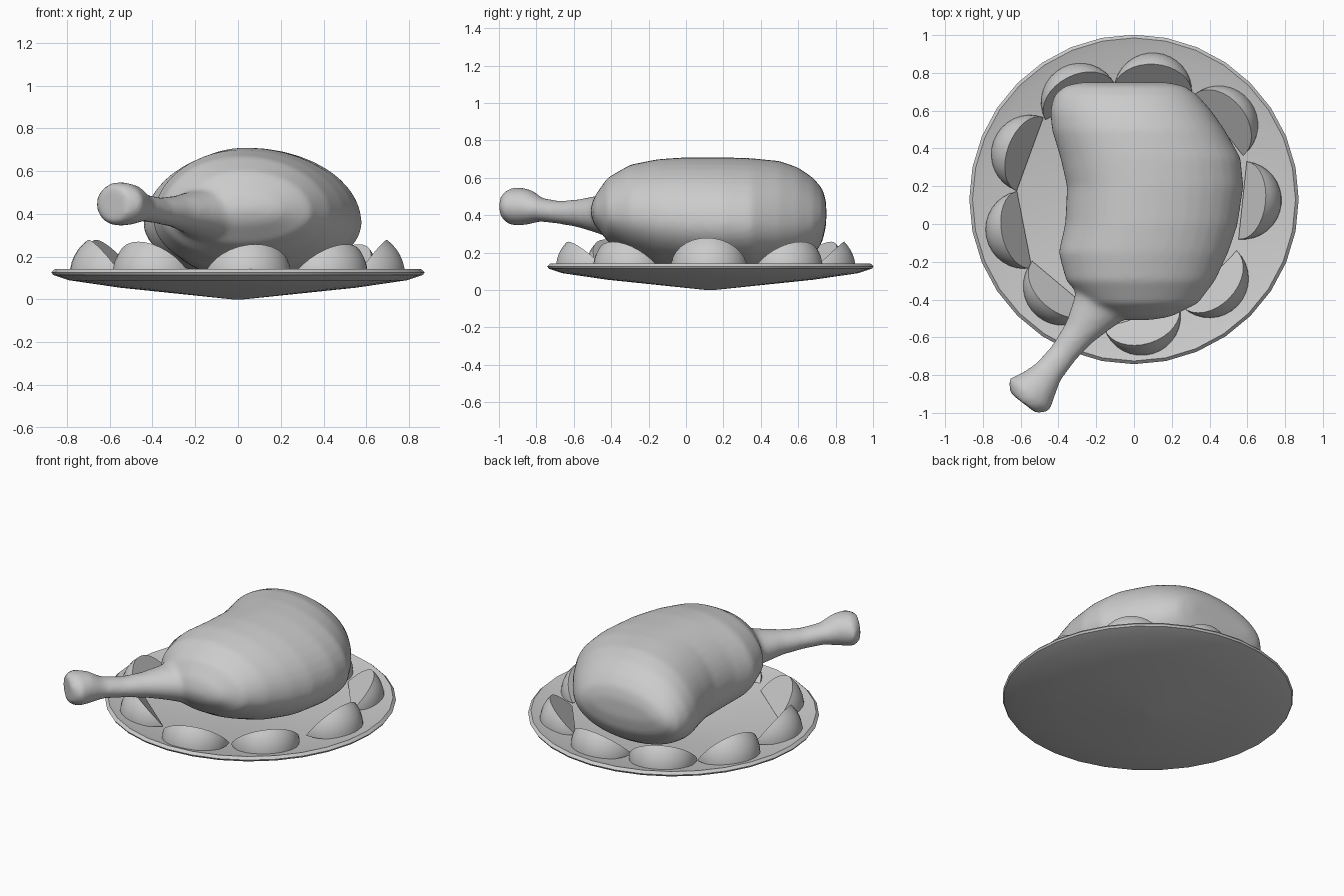
import bpy, bmesh
from math import sin, cos, pi, radians
from mathutils import Vector, Matrix

if "Cube" in bpy.data.objects:
    bpy.data.objects.remove(bpy.data.objects["Cube"])


def make(name, verts, faces, angle=40, mat=None):
    me = bpy.data.meshes.new(name)
    me.from_pydata([tuple(v) for v in verts], [], faces)
    bm = bmesh.new()
    bm.from_mesh(me)
    bmesh.ops.remove_doubles(bm, verts=bm.verts, dist=1e-5)
    bmesh.ops.recalc_face_normals(bm, faces=bm.faces)
    if mat:
        bm.transform(mat)
    bm.to_mesh(me)
    bm.free()
    ob = bpy.data.objects.new(name, me)
    bpy.context.collection.objects.link(ob)
    bpy.ops.object.select_all(action='DESELECT')
    ob.select_set(True)
    bpy.context.view_layer.objects.active = ob
    bpy.ops.object.shade_smooth_by_angle(angle=radians(angle))
    return ob


def loft(rings, caps=True, start=0):
    """Bridge closed rings of equal length into verts and faces."""
    n = len(rings[0])
    verts = [v for r in rings for v in r]
    faces = [[start + a * n + i, start + a * n + (i + 1) % n,
              start + (a + 1) * n + (i + 1) % n, start + (a + 1) * n + i]
             for a in range(len(rings) - 1) for i in range(n)]
    if caps:
        faces.append([start + i for i in range(n)])
        faces.append([start + (len(rings) - 1) * n + i for i in range(n)])
    return verts, faces


# Plate: thin lathed dish with a rounded rim
profile = [(0.02, 0.0), (0.55, 0.055), (0.79, 0.09), (0.865, 0.115), (0.872, 0.127),
           (0.855, 0.143), (0.80, 0.127), (0.55, 0.085), (0.02, 0.03)]
rings = [[(r * cos(2 * pi * i / 32), 0.13 + r * sin(2 * pi * i / 32), z)
          for i in range(32)] for r, z in profile]
make("plate", *loft(rings))

# Roast body: sections along y (y, left x, right x, top z, bottom z)
sections = [(-.51, -.03, .09, .44, .40), (-.49, -.12, .20, .50, .35),
            (-.42, -.25, .34, .60, .26), (-.30, -.36, .43, .67, .19),
            (-.15, -.40, .50, .70, .13), (0, -.365, .55, .71, .10),
            (.20, -.355, .58, .71, .09), (.35, -.39, .565, .705, .09),
            (.50, -.435, .48, .69, .10), (.60, -.445, .41, .655, .13),
            (.68, -.425, .34, .60, .18), (.73, -.37, .27, .54, .26),
            (.75, -.29, .18, .47, .35)]
rings = []
for y, xl, xr, zt, zb in sections:
    cx = 0.35 * (xl + xr) / 2
    zc = zb + 0.43 * (zt - zb)
    ring = []
    for i in range(40):
        c, s = cos(2 * pi * i / 40), sin(2 * pi * i / 40)
        ring.append((cx + c * (xr - cx if c > 0 else cx - xl), y,
                     zc + s * (zt - zc if s > 0 else zc - zb)))
    rings.append(ring)
verts, faces = loft(rings)

# Drumstick: flared bone (x, y, z, half width, half height)
bone = [(-.08, -.25, .40, .20, .16), (-.15, -.37, .40, .18, .13),
        (-.215, -.47, .405, .13, .10), (-.29, -.575, .41, .09, .075),
        (-.37, -.68, .415, .075, .062), (-.45, -.78, .43, .08, .065),
        (-.50, -.845, .445, .105, .095), (-.555, -.905, .447, .14, .105),
        (-.585, -.95, .445, .09, .09)]
side = Vector((.79, -.61, 0))
rings = [[Vector((x, y, z)) + side * (w * cos(pi * i / 8)) + Vector((0, 0, h * sin(pi * i / 8)))
          for i in range(16)] for x, y, z, w, h in bone]
v2, f2 = loft(rings, start=len(verts))
bird = make("roast_bird", verts + v2, faces + f2)

# Fuse the leg into the body with a soft blend
rm = bird.modifiers.new("fuse", 'REMESH')
rm.mode = 'VOXEL'
rm.voxel_size = 0.016
rm.use_smooth_shade = True
sm = bird.modifiers.new("soften", 'SMOOTH')
sm.factor = 0.5
sm.iterations = 10

# Wedges: slices of a ball around the plate (x, y, facing angle, opening angle)
wedges = [(-.285, .645, 117, 45), (.10, .70, 86, 45), (.45, .525, 38, 45),
          (.575, .125, -6, 54), (.40, -.29, -44, 45), (.04, -.49, -73, 45),
          (-.38, -.33, 230, 50), (-.58, -.03, 191, 54), (-.55, .37, 160, 54)]
R, N, M = 0.207, 16, 6
for k, (x, y, face, opening) in enumerate(wedges):
    pts = []
    for j in range(M + 1):
        a = radians(opening * j / M)
        for i in range(N + 1):
            t = pi * i / N
            pts.append((R * sin(t) * cos(a), R * cos(t), R * sin(t) * sin(a)))
    W = N + 1
    fs = [[j * W + i, j * W + i + 1, (j + 1) * W + i + 1, (j + 1) * W + i]
          for j in range(M) for i in range(N)]
    fs += [list(range(W)), [M * W + i for i in range(W)]]
    # weld the two flat cuts along the core edge
    mat = Matrix.Translation((x, y, 0.112)) @ Matrix.Rotation(radians(face), 4, 'Z')
    make(f"wedge_{k + 1}", pts, fs, 35, mat)
